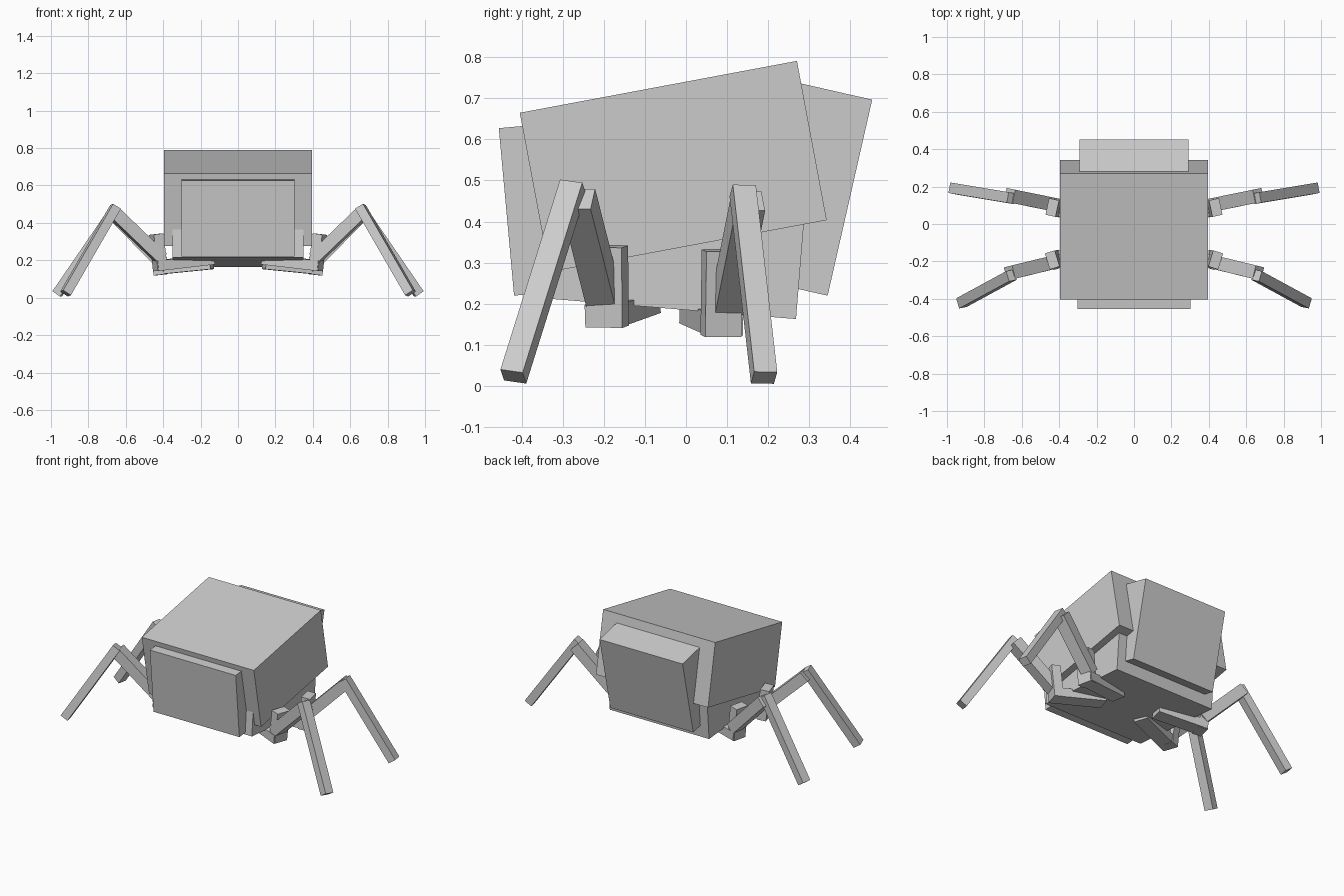
import bpy
import math
from mathutils import Matrix, Vector

if "Cube" in bpy.data.objects:
    bpy.data.objects.remove(bpy.data.objects["Cube"], do_unlink=True)

grey = bpy.data.materials.new("plain grey")
grey.use_nodes = True
colour = (0.6, 0.6, 0.6, 1)
grey.diffuse_color = colour
for node in grey.node_tree.nodes:
    if node.type == "BSDF_PRINCIPLED":
        node.inputs["Base Color"].default_value = colour


def block(name, matrix, size):
    bpy.ops.mesh.primitive_cube_add(size=1)
    ob = bpy.context.object
    ob.name = ob.data.name = name
    ob.data.transform(matrix @ Matrix.Diagonal((*size, 1)))
    ob.data.materials.append(grey)
    return ob


def tilted(name, y, z, size, pitch):
    """Box on the centre line, pitched about x."""
    turn = Matrix.Rotation(math.radians(pitch), 4, "X")
    return block(name, Matrix.Translation((0, y, z)) @ turn, size)


def bar(name, start, end, width, thick, across, side):
    """Square-ended bar between two points, mirrored by side."""
    flip = Vector((side, 1, 1))
    a, b = Vector(start) * flip, Vector(end) * flip
    axis = (b - a).normalized()
    w = Vector(across) * flip
    w = (w - axis * w.dot(axis)).normalized()
    t = axis.cross(w)
    m = Matrix((w, t, axis)).transposed().to_4x4()
    m.translation = (a + b) / 2
    return block(name, m, (width, thick, (b - a).length))


# Body
tilted("upper_body", -0.031, 0.534, (0.79, 0.686, 0.394), 10.6)
tilted("lower_body", -0.03, 0.388, (0.70, 0.63, 0.40), -4.7)
tilted("face_plate", -0.387, 0.428, (0.605, 0.10, 0.409), 5.2)
tilted("rear_plate", 0.311, 0.478, (0.585, 0.18, 0.489), -12.8)

# Legs: start, end, width, thickness and width direction of each piece
front = {
    "hip_arm": ((0.14, -0.105, 0.205), (0.44, -0.203, 0.17), 0.09, 0.055, (0.31, 1, 0)),
    "hip_plate": ((0.415, -0.19, 0.145), (0.437, -0.192, 0.34), 0.09, 0.055, (0.31, 1, 0)),
    "thigh": ((0.41, -0.2, 0.21), (0.665, -0.262, 0.455), 0.073, 0.067, (0.25, 1, 0)),
    "shin": ((0.655, -0.275, 0.485), (0.922, -0.42, 0.023), 0.057, 0.05, (0.27, 1, -0.09)),
}
rear = {
    "hip_arm": ((0.14, 0.028, 0.18), (0.44, 0.095, 0.15), 0.09, 0.055, (-0.22, 1, 0)),
    "hip_plate": ((0.415, 0.085, 0.122), (0.437, 0.088, 0.33), 0.09, 0.055, (-0.22, 1, 0)),
    "thigh": ((0.41, 0.1, 0.19), (0.665, 0.152, 0.45), 0.073, 0.067, (-0.2, 1, 0)),
    "shin": ((0.655, 0.138, 0.475), (0.967, 0.19, 0.02), 0.057, 0.05, (-0.2, 1, 0)),
}
for end_name, leg in (("front", front), ("rear", rear)):
    for side_name, side in (("left", 1), ("right", -1)):
        for part, spec in leg.items():
            bar(f"{end_name}_{side_name}_{part}", *spec, side)
